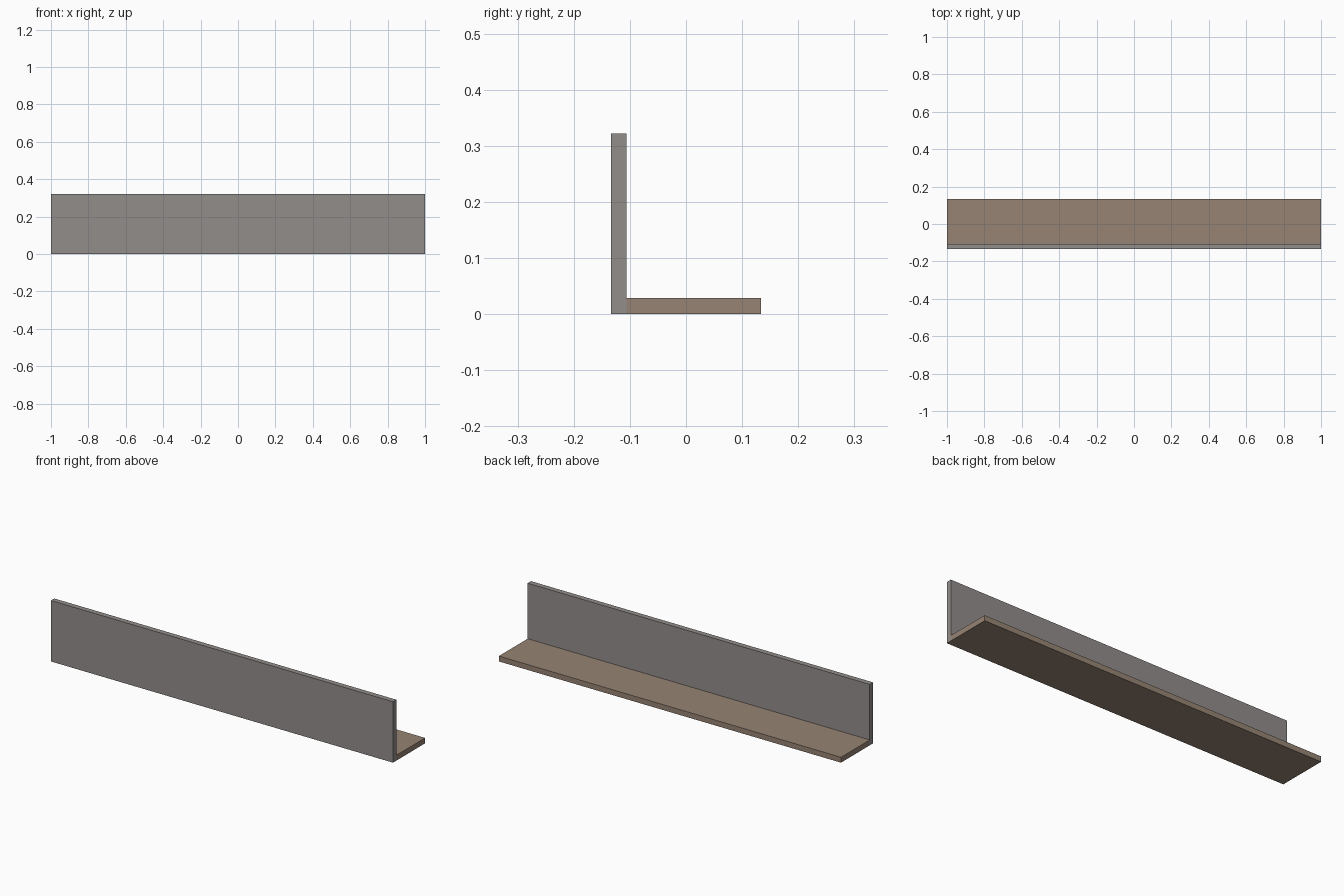
import bpy, bmesh

if "Cube" in bpy.data.objects:
    bpy.data.objects.remove(bpy.data.objects["Cube"])

L = 1.0                      # half length
Y0, Y1, Y2 = -0.134, -0.106, 0.134
HEIGHT, THICK = 0.322, 0.0285


def material(name, rgb):
    m = bpy.data.materials.new(name)
    m.diffuse_color = (*rgb, 1)
    m.use_nodes = True
    m.node_tree.nodes["Principled BSDF"].inputs["Base Color"].default_value = m.diffuse_color
    return m


grey = material("warm_grey", (0.29, 0.27, 0.26))
brown = material("brown", (0.31, 0.23, 0.175))


def board(name, y0, y1, height, mats):
    """Full-length board standing on z = 0; the underside takes the last material."""
    bm = bmesh.new()
    bmesh.ops.create_cube(bm, size=1)
    for v in bm.verts:
        v.co.x *= 2 * L
        v.co.y = y0 if v.co.y < 0 else y1
        v.co.z = 0 if v.co.z < 0 else height
    bm.normal_update()
    for f in bm.faces:
        f.material_index = len(mats) - 1 if f.normal.z < -0.5 else 0
    me = bpy.data.meshes.new(name)
    bm.to_mesh(me)
    bm.free()
    for m in mats:
        me.materials.append(m)
    ob = bpy.data.objects.new(name, me)
    bpy.context.collection.objects.link(ob)
    return ob


# Upright front panel, with brown underside continuing the shelf's
board("front_panel", Y0, Y1, HEIGHT, [grey, brown])
# Flat shelf behind it
board("shelf_board", Y1, Y2, THICK, [brown])
